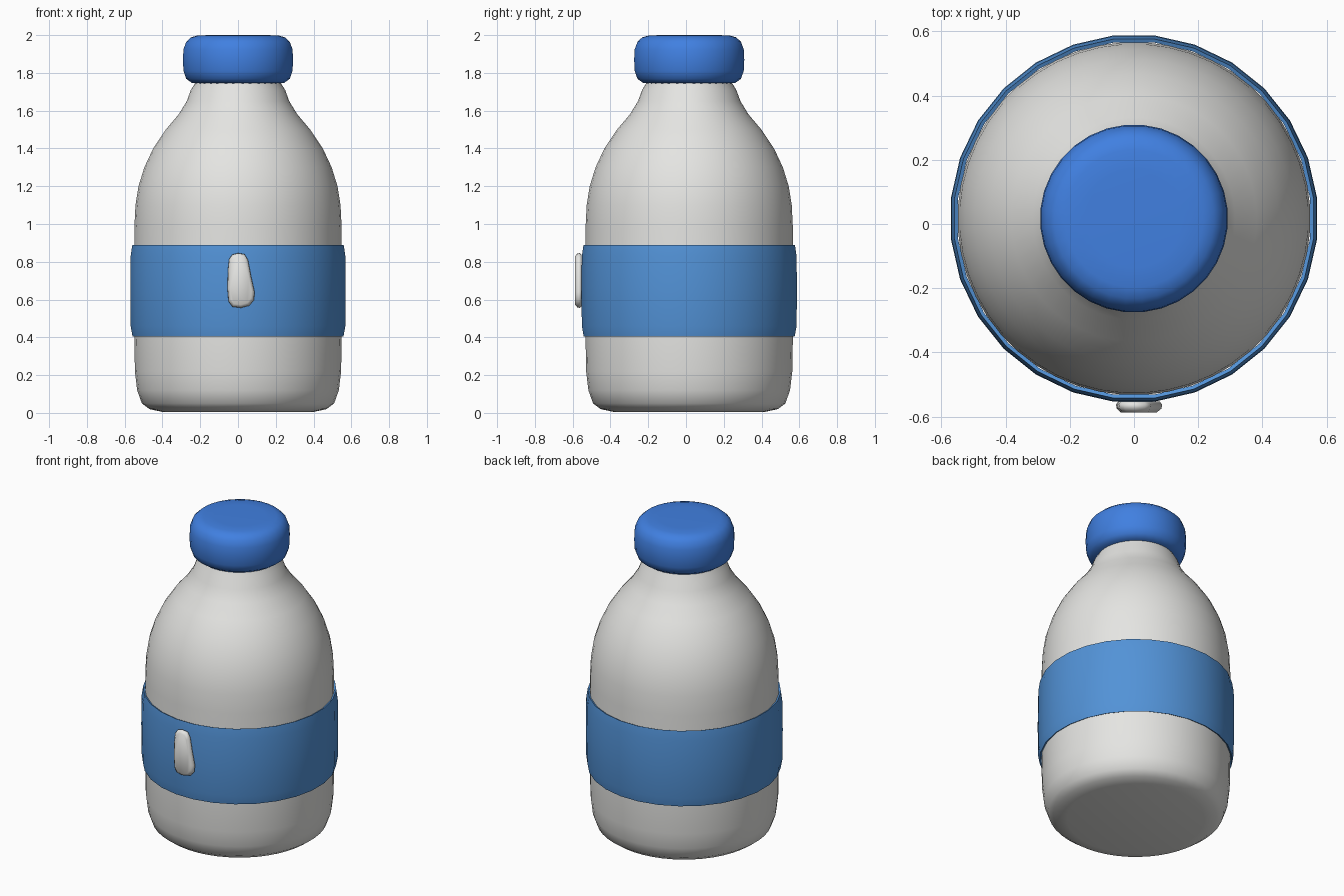
import bpy, bmesh, math

cube = bpy.data.objects.get("Cube")
if cube:
    bpy.data.objects.remove(cube, do_unlink=True)

CENTRE_Y = 0.017


def material(name, rgb):
    m = bpy.data.materials.new(name)
    m.use_nodes = True
    colour = (*rgb, 1)
    m.diffuse_color = colour
    m.node_tree.nodes["Principled BSDF"].inputs["Base Color"].default_value = colour
    return m


def finish(name, bm, mat, angle=50):
    bmesh.ops.recalc_face_normals(bm, faces=bm.faces)
    mesh = bpy.data.meshes.new(name)
    bm.to_mesh(mesh)
    bm.free()
    mesh.materials.append(mat)
    ob = bpy.data.objects.new(name, mesh)
    bpy.context.collection.objects.link(ob)
    bpy.ops.object.select_all(action="DESELECT")
    ob.select_set(True)
    bpy.context.view_layer.objects.active = ob
    bpy.ops.object.shade_smooth_by_angle(angle=math.radians(angle))
    return ob


def lathe(name, profile, sides, mat, closed=False, angle=50):
    """Spin (radius, height) pairs round the bottle axis; open profiles get end caps."""
    bm = bmesh.new()
    rings = []
    for r, z in profile:
        ring = []
        for i in range(sides):
            a = math.tau * (i + 0.5) / sides
            ring.append(bm.verts.new((r * math.sin(a), CENTRE_Y + r * math.cos(a), z)))
        rings.append(ring)
    pairs = list(zip(rings, rings[1:]))
    if closed:
        pairs.append((rings[-1], rings[0]))
    else:
        bm.faces.new(rings[0])
        bm.faces.new(rings[-1])
    for low, high in pairs:
        for i in range(sides):
            j = (i + 1) % sides
            bm.faces.new((low[i], low[j], high[j], high[i]))
    return finish(name, bm, mat, angle)


white = material("milk white", (0.78, 0.78, 0.76))
cap_blue = material("cap blue", (0.052, 0.215, 0.75))
band_blue = material("label blue", (0.085, 0.29, 0.68))

# Bottle body with rounded foot, sloping shoulder and neck
lathe("bottle_body", [
    (0.40, 0.005), (0.47, 0.02), (0.51, 0.05), (0.535, 0.12), (0.547, 0.22),
    (0.55, 0.4), (0.55, 0.98), (0.544, 1.1), (0.528, 1.2), (0.497, 1.3),
    (0.45, 1.4), (0.383, 1.5), (0.315, 1.58), (0.272, 1.65), (0.25, 1.71),
    (0.225, 1.75), (0.21, 1.8)], 48, white)

# Label band: a thin hollow sleeve
lathe("label_band", [
    (0.562, 0.405), (0.572, 0.46), (0.574, 0.65), (0.572, 0.83), (0.563, 0.89),
    (0.552, 0.885), (0.552, 0.41)], 28, band_blue, closed=True)

# Pillow-shaped cap
lathe("cap", [
    (0.20, 1.742), (0.245, 1.747), (0.275, 1.768), (0.29, 1.81), (0.293, 1.87),
    (0.29, 1.925), (0.275, 1.965), (0.25, 1.988), (0.215, 1.998), (0.15, 2.0)],
    32, cap_blue)

# Small raised badge on the front of the label
outline = [(-0.03, 0.838), (0.0, 0.846), (0.035, 0.84), (0.053, 0.81),
           (0.07, 0.72), (0.088, 0.64), (0.085, 0.598), (0.06, 0.568),
           (0.015, 0.556), (-0.03, 0.562), (-0.05, 0.59), (-0.056, 0.66),
           (-0.053, 0.76), (-0.047, 0.815)]
mid_x, mid_z = 0.01, 0.7
bm = bmesh.new()
layers = []
for y, scale in ((-0.553, 0.9), (-0.563, 1.0), (-0.575, 0.97), (-0.587, 0.78)):
    layers.append([bm.verts.new((mid_x + (x - mid_x) * scale, y,
                                 mid_z + (z - mid_z) * (1 + scale) / 2))
                   for x, z in outline])
bm.faces.new(layers[0])
bm.faces.new(layers[-1])
for a, b in zip(layers, layers[1:]):
    for i in range(len(outline)):
        j = (i + 1) % len(outline)
        bm.faces.new((a[i], a[j], b[j], b[i]))
finish("front_badge", bm, white, 70)
